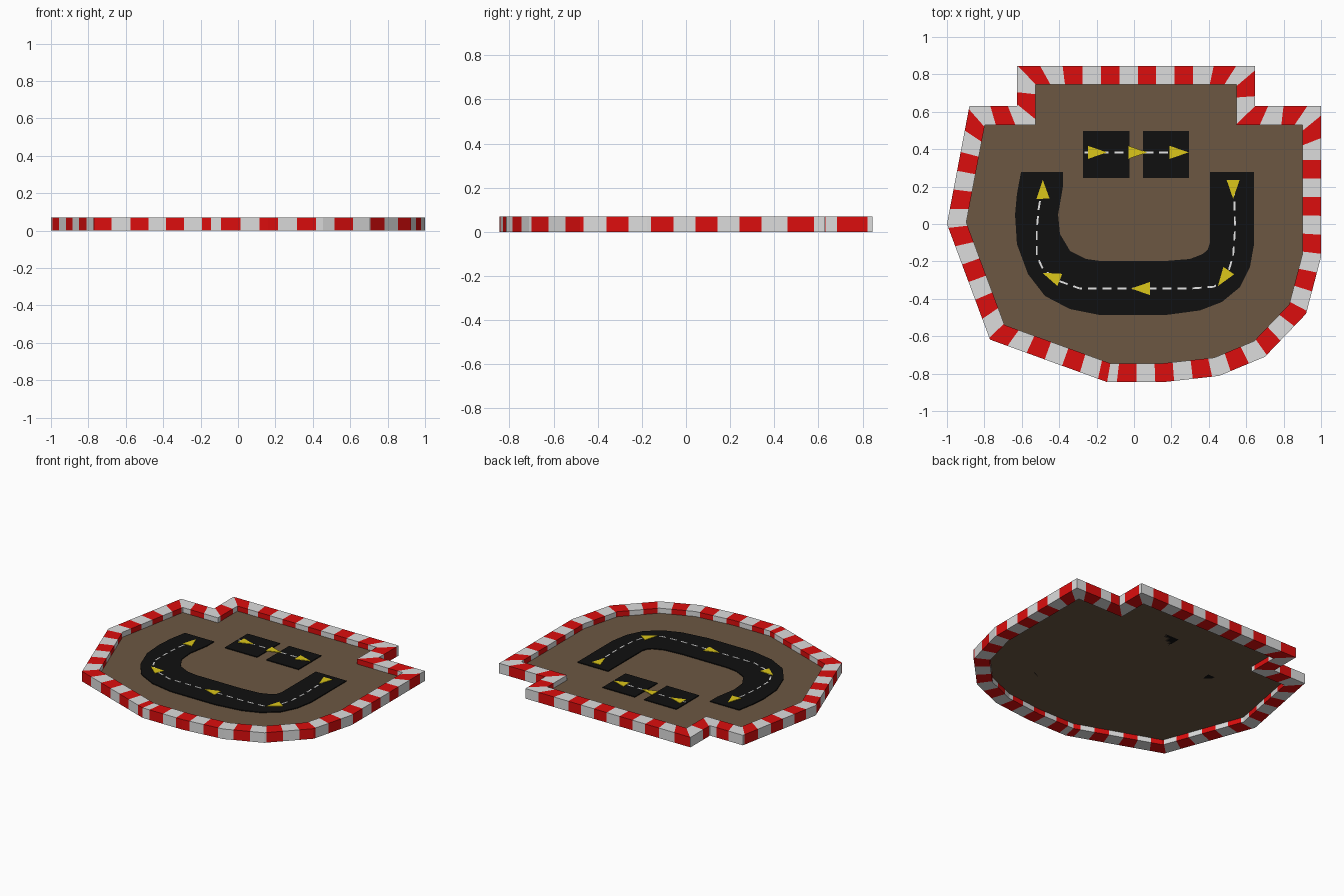
import bpy, bmesh, math
from mathutils import Vector as V

if "Cube" in bpy.data.objects:
    bpy.data.objects.remove(bpy.data.objects["Cube"])

H, GROUND, ROAD, PAINT = 0.07, 0.035, 0.041, 0.044


def mat(name, r, g, b):
    m = bpy.data.materials.new(name)
    m.diffuse_color = (r, g, b, 1)
    m.use_nodes = True
    m.node_tree.nodes["Principled BSDF"].inputs["Base Color"].default_value = m.diffuse_color
    return m


RED = mat("kerb red", 0.72, 0.004, 0.004)
GREY = mat("kerb pale grey", 0.72, 0.72, 0.72)
DIRT = mat("dirt brown", 0.15, 0.095, 0.055)
TAR = mat("asphalt black", 0.005, 0.005, 0.005)
YELLOW = mat("arrow yellow", 0.72, 0.57, 0.01)
WHITE = mat("line white", 0.8, 0.8, 0.8)


def finish(name, bm, mats):
    me = bpy.data.meshes.new(name)
    bmesh.ops.recalc_face_normals(bm, faces=bm.faces)
    bm.to_mesh(me)
    bm.free()
    for m in mats:
        me.materials.append(m)
    ob = bpy.data.objects.new(name, me)
    bpy.context.collection.objects.link(ob)
    return ob


def plate(name, outlines, z0, z1, m):
    """Thin raised plates from flat outlines."""
    bm = bmesh.new()
    for pts in outlines:
        f = bm.faces.new([bm.verts.new((x, y, z0)) for x, y in pts])
        r = bmesh.ops.extrude_face_region(bm, geom=[f])
        for v in r["geom"]:
            if isinstance(v, bmesh.types.BMVert):
                v.co.z = z1
    return finish(name, bm, [m])


# Kerb outline, counter-clockwise from the front; the kerb is 0.1 wide
outer = [V(p) for p in [
    (-.144, -.845), (.16, -.845), (.455, -.812), (.70, -.71), (.92, -.48), (1, -.176),
    (1, .63), (.647, .63), (.647, .845), (-.626, .845), (-.626, .63), (-.88, .63),
    (-1, 0), (-.77, -.618)]]
N = len(outer)


def offset(d):
    res = []
    for i in range(N):
        a = (outer[i] - outer[i - 1]).normalized()
        b = (outer[(i + 1) % N] - outer[i]).normalized()
        na, nb = V((-a.y, a.x)), V((-b.y, b.x))
        res.append(outer[i] + (na + nb) * d / (1 + na.dot(nb)))
    return res


inner, mid = offset(0.1), offset(0.05)
lengths = [(mid[(i + 1) % N] - mid[i]).length for i in range(N)]
total = sum(lengths)
period = total / (round(total / 0.1975 - 0.5) + 0.5)

# Striped kerb: cut at every stripe edge and corner, skewed towards the mitres
bm = bmesh.new()
start = 0
for i in range(N):
    L, j = lengths[i], (i + 1) % N
    d = (mid[j] - mid[i]).normalized()
    n = V((d.y, -d.x)) * 0.05
    zone = min(0.23, L / 2)
    s0, s1 = (outer[i] - mid[i]).dot(d), (outer[j] - mid[j]).dot(d)
    cuts = [0, L]
    for k in range(int(total / period * 2) + 2):
        t = period * (0.25 + k * 0.5) - start
        if 1e-4 < t < L - 1e-4:
            cuts.append(t)
    cuts.sort()

    def ring(t):
        sh = s0 * max(0, 1 - t / zone) + s1 * max(0, 1 - (L - t) / zone)
        c = mid[i] + d * t
        o, q = c + n + d * sh, c - n - d * sh
        return [bm.verts.new((p.x, p.y, z)) for p, z in ((o, 0), (o, H), (q, H), (q, 0))]

    rings = [ring(t) for t in cuts]
    for k in range(len(cuts) - 1):
        phase = ((start + (cuts[k] + cuts[k + 1]) / 2) / period) % 1
        for e in range(4):
            g = (e + 1) % 4
            f = bm.faces.new((rings[k][e], rings[k + 1][e], rings[k + 1][g], rings[k][g]))
            f.material_index = 0 if 0.25 < phase < 0.75 else 1
    start += L
bmesh.ops.remove_doubles(bm, verts=bm.verts, dist=1e-4)
finish("striped_kerb", bm, [RED, GREY])

# Dirt floor, a sheet raised inside the kerb
bm = bmesh.new()
f = bm.faces.new([bm.verts.new((p.x, p.y, GROUND)) for p in inner])
finish("dirt_floor", bm, [DIRT])

# Curved road and the two square start pads
plate("curved_road", [[
    (-.604, .278), (-.626, .16), (-.636, .05), (-.626, -.107), (-.567, -.267), (-.476, -.385),
    (-.342, -.455), (-.18, -.487), (.166, -.487), (.353, -.462), (.47, -.417), (.567, -.337),
    (.62, -.23), (.642, -.107), (.642, .278), (.406, .278), (.406, -.10), (.395, -.135),
    (.369, -.16), (.30, -.187), (.166, -.198), (-.18, -.198), (-.257, -.187), (-.342, -.144),
    (-.396, -.053), (-.406, .05), (-.38, .2), (-.38, .278)]], GROUND, ROAD, TAR)
plate("start_pads", [[(x, .246), (x + .248, .246), (x + .248, .496), (x, .496)]
                     for x in (-.273, .047)], GROUND, ROAD, TAR)


# Dashed centre lines
def dashes(path, length=0.048, gap=0.032, w=0.005):
    quads, pos = [], 0.0
    step = length + gap
    for a, b in zip(path, path[1:]):
        a, b = V(a), V(b)
        L = (b - a).length
        d = (b - a) / L
        n = V((-d.y, d.x)) * w
        for k in range(int(pos / step), int((pos + L) / step) + 1):
            t0, t1 = max(k * step - pos, 0), min(k * step + length - pos, L)
            if t1 - t0 > 0.002:
                p, q = a + d * t0, a + d * t1
                quads.append([p - n, q - n, q + n, p + n])
        pos += L
    return quads


u_path = [(.535, .2), (.54, -.03), (.53, -.17), (.50, -.27), (.43, -.335), (.3, -.345),
          (-.29, -.345), (-.40, -.305), (-.485, -.245), (-.52, -.17), (-.52, -.03),
          (-.51, .08), (-.49, .2)]
plate("centre_dashes", dashes(u_path) + dashes([(-.265, .383), (.29, .383)]),
      ROAD - 0.001, PAINT - 0.001, WHITE)


# Direction arrows: centre and heading in degrees
def arrow(x, y, deg):
    d = V((math.cos(math.radians(deg)), math.sin(math.radians(deg))))
    n, c = V((-d.y, d.x)) * 0.035, V((x, y))
    return [c + d * 0.051, c - d * 0.05 + n, c - d * 0.05 - n]


plate("direction_arrows", [arrow(*a) for a in [
    (-.196, .383, 0), (.02, .383, 0), (.241, .383, 0), (.53, .186, 270), (.478, -.29, 235),
    (.035, -.345, 180), (-.443, -.28, 158), (-.487, .185, 91)]], ROAD - 0.001, PAINT, YELLOW)
